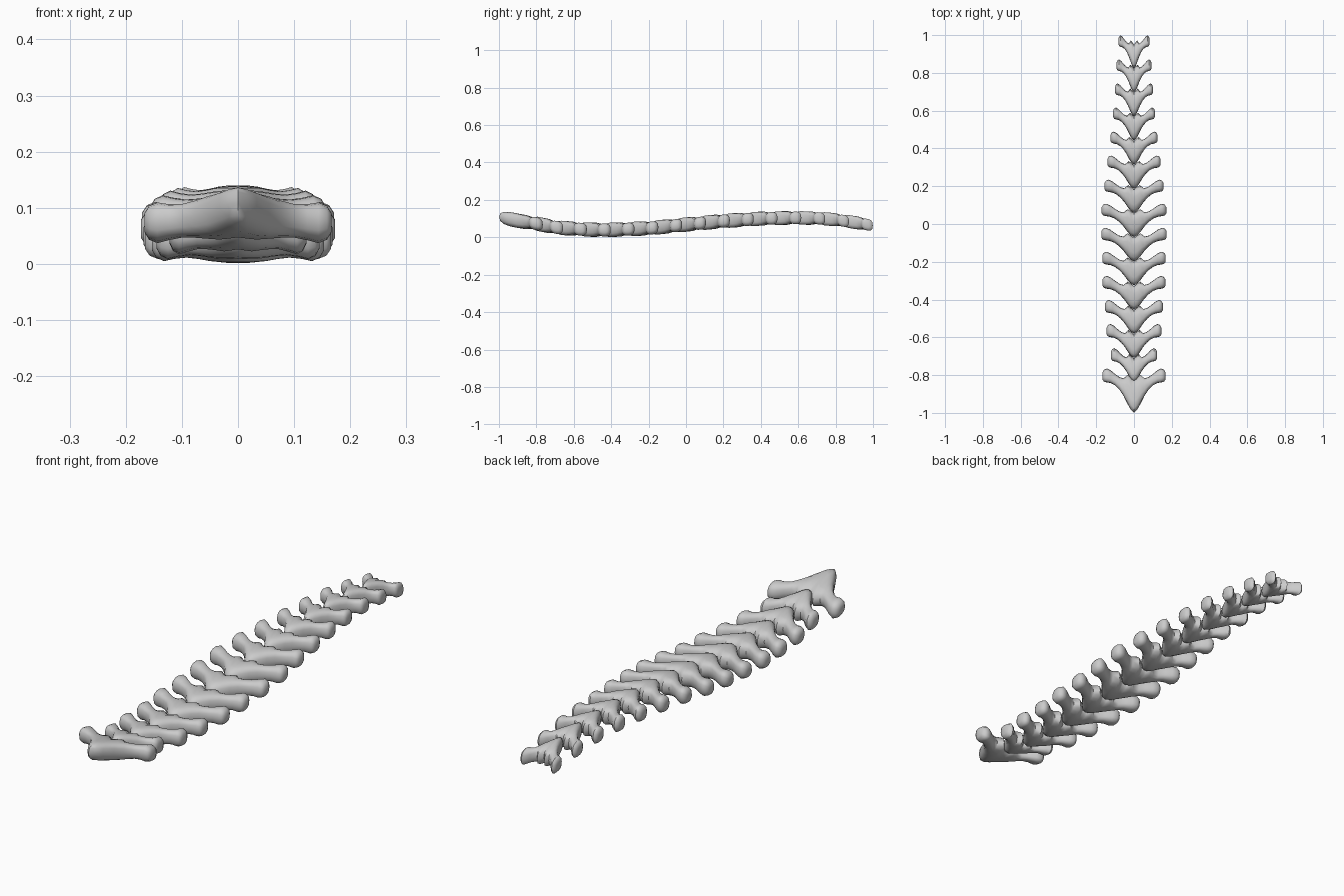
import bpy, bmesh, math

cube = bpy.data.objects.get("Cube")
if cube:
    bpy.data.objects.remove(cube)

bone = bpy.data.materials.new("bone_grey")
bone.use_nodes = True
grey = (0.6, 0.6, 0.6, 1)
bone.diffuse_color = grey
bone.node_tree.nodes["Principled BSDF"].inputs["Base Color"].default_value = grey

# Spine curve: (y, centre height)
CURVE = [(-1, .109), (-.9, .088), (-.8, .073), (-.69, .052), (-.55, .042),
         (-.42, .039), (-.2, .048), (0, .068), (.2, .087), (.4, .1),
         (.58, .104), (.7, .102), (.8, .094), (.9, .08), (1, .062)]

# Half a vertebra, centre to knob: (x fraction, front y, back y, half height)
HALF = [(0, -.15, -.022, .039), (.1, -.142, -.01, .039), (.2, -.123, .002, .038),
        (.33, -.092, -.016, .036), (.46, -.068, -.01, .032), (.6, -.05, .006, .029),
        (.74, -.04, .024, .031), (.86, -.037, .033, .035), (.95, -.033, .028, .029),
        (1, -.022, .014, .016)]
RING = 14


def spine_height(y):
    for (y0, z0), (y1, z1) in zip(CURVE, CURVE[1:]):
        if y <= y1:
            break
    return z0 + (z1 - z0) * (y - y0) / (y1 - y0)


def rounded(v):
    return math.copysign(abs(v) ** .75, v)


def vertebra(name, knob_y, width, tip, size, rise):
    """Loft rounded sections from one knob across the body to the other."""
    bm = bmesh.new()
    rows = [(-s[0],) + s[1:] for s in reversed(HALF[1:])] + HALF
    rings = []
    for x, front, back, high in rows:
        # Lengthen the pointed front, keep the knobs their own size
        front *= size + (tip - size) * max(0, 1 - abs(x) / .7)
        back *= size
        ring = []
        for k in range(RING):
            a = math.tau * k / RING
            y = knob_y + (front + back) / 2 + (back - front) / 2 * rounded(math.cos(a))
            z = spine_height(y) + high * rise * rounded(math.sin(a))
            ring.append(bm.verts.new((x * width, y, z)))
        rings.append(ring)
    for r0, r1 in zip(rings, rings[1:]):
        for k in range(RING):
            j = (k + 1) % RING
            bm.faces.new((r0[k], r0[j], r1[j], r1[k]))
    bm.faces.new(rings[0])
    bm.faces.new(rings[-1])
    bmesh.ops.recalc_face_normals(bm, faces=bm.faces)
    mesh = bpy.data.meshes.new(name)
    bm.to_mesh(mesh)
    bm.free()
    mesh.materials.append(bone)
    obj = bpy.data.objects.new(name, mesh)
    bpy.context.collection.objects.link(obj)
    bpy.ops.object.select_all(action='DESELECT')
    obj.select_set(True)
    bpy.context.view_layer.objects.active = obj
    bpy.ops.object.shade_smooth_by_angle(angle=math.radians(50))


# Large front vertebra, then the row behind it
vertebra("front_vertebra", -.8, .167, 1.33, 1.05, 1.0)
WIDTHS = [.122, .145, .153, .166, .168, .173, .171, .156, .14, .124, .111, .1, .092, .082]
for i, width in enumerate(WIDTHS):
    size = 1 - .01 * i
    vertebra(f"vertebra_{i + 2}", -.69 + .1277 * i, width, .97, size, 1 - .02 * max(0, i - 8))
